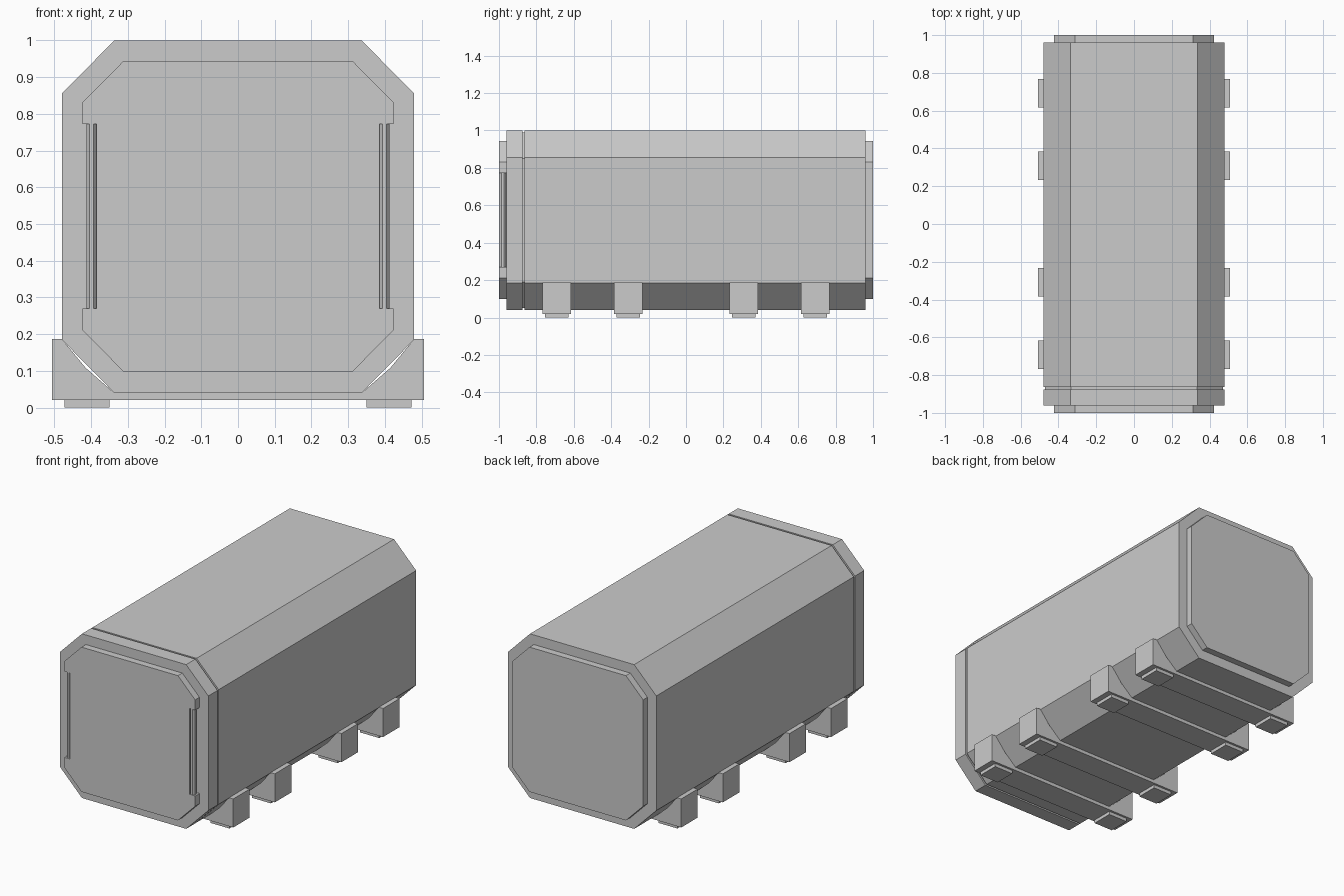
import bpy, bmesh
from math import pi

if "Cube" in bpy.data.objects:
    bpy.data.objects.remove(bpy.data.objects["Cube"])


def loft(name, sections):
    """Capped solid through (y, [(x, z), ...]) sections."""
    bm = bmesh.new()
    rings = [[bm.verts.new((x, y, z)) for x, z in pts] for y, pts in sections]
    n = len(rings[0])
    for a, b in zip(rings, rings[1:]):
        for i in range(n):
            j = (i + 1) % n
            bm.faces.new((a[i], a[j], b[j], b[i]))
    bm.faces.new(rings[0])
    bm.faces.new(rings[-1])
    bmesh.ops.recalc_face_normals(bm, faces=bm.faces[:])
    me = bpy.data.meshes.new(name)
    bm.to_mesh(me)
    bm.free()
    ob = bpy.data.objects.new(name, me)
    bpy.context.collection.objects.link(ob)
    return ob


def mirrored(half):
    return half + [(-x, z) for x, z in reversed(half)]


def octagon(w, flat, z0, z1, cut):
    return mirrored([(flat, z0), (w, z0 + cut), (w, z1 - cut), (flat, z1)])


def box(name, x0, x1, y0, y1, z0, z1):
    return loft(name, [(y, [(x0, z0), (x1, z0), (x1, z1), (x0, z1)])
                       for y in (y0, y1)])


# Main hull with a thin seam groove near the front
outer = octagon(0.48, 0.337, 0.04, 1.0, 0.145)
inner = octagon(0.47, 0.333, 0.05, 0.99, 0.139)
loft("container_hull", [(-0.96, outer), (-0.875, outer), (-0.875, inner),
                        (-0.864, inner), (-0.864, outer), (0.96, outer)])

# Raised end panels; the front one is notched at the sides for hinges
panel = octagon(0.423, 0.312, 0.098, 0.944, 0.112)
loft("back_panel", [(0.96, panel), (1.0, panel)])
door = mirrored([(0.312, 0.098), (0.423, 0.21), (0.423, 0.27), (0.385, 0.27),
                 (0.385, 0.772), (0.423, 0.772), (0.423, 0.832), (0.312, 0.944)])
loft("front_door", [(-1.0, door), (-0.96, door)])

# Hinge rods inside the notches
for side in (-1, 1):
    bpy.ops.mesh.primitive_cylinder_add(vertices=8, radius=1, depth=0.502,
                                        location=(side * 0.399, -0.98, 0.521),
                                        rotation=(0, 0, pi / 8))
    rod = bpy.context.object
    rod.name = "hinge_rod"
    bpy.ops.object.transform_apply(location=False, rotation=True, scale=False)
    rod.scale = (0.0155, 0.02, 1)

# Cradles under the hull with foot pads
cradle = mirrored([(0.507, 0.02), (0.507, 0.187), (0.48, 0.187),
                   (0.415, 0.108), (0.337, 0.04)])
for y in (-0.692, -0.308, 0.308, 0.692):
    loft("cradle", [(y - 0.076, cradle), (y + 0.076, cradle)])
    for side in (-1, 1):
        box("foot_pad", side * 0.35, side * 0.473, y - 0.063, y + 0.063, 0, 0.02)
